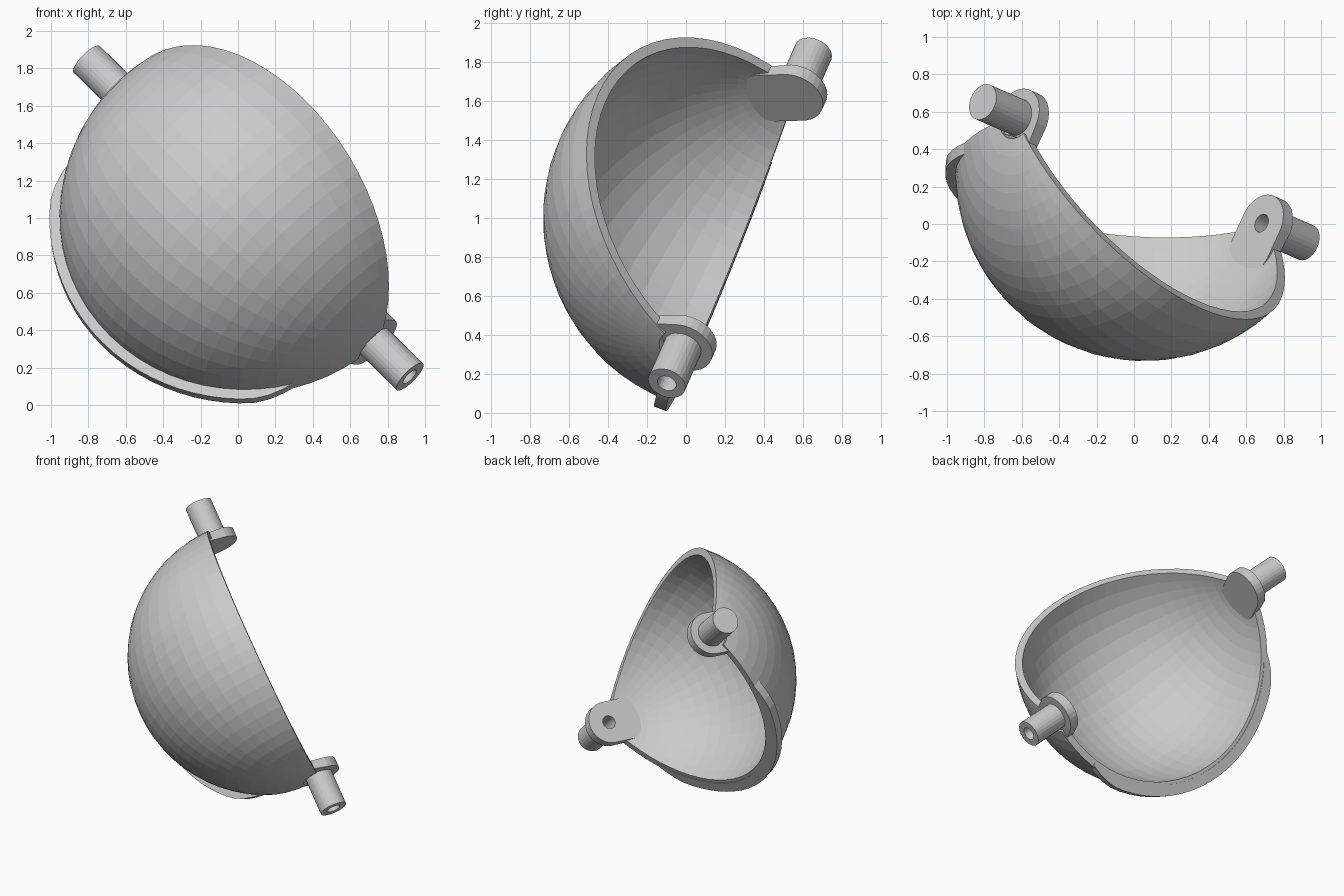
import bpy, math
from mathutils import Vector

if "Cube" in bpy.data.objects:
    bpy.data.objects.remove(bpy.data.objects["Cube"])

# Frame: pivot axis A, wedge bisector B, sideways direction E
C = Vector((0.055, 0.277, 1.0))
A = Vector((0.681, -0.296, -0.669)).normalized()
N1 = Vector((0.675, 0.609, 0.417))
N2 = Vector((0.02, 0.93, -0.367))
B = -(N1 + N2)
B = (B - A * B.dot(A)).normalized()
E = A.cross(B)
if E.dot(N2) < 0:
    E = -E
HALF = math.radians(59)
R, WALL = 1.01, 0.055


def place(a, b, e):
    return C + A * a + B * b + E * e


def make(name, verts, faces):
    me = bpy.data.meshes.new(name)
    me.from_pydata(verts, [], faces)
    ob = bpy.data.objects.new(name, me)
    bpy.context.collection.objects.link(ob)
    bpy.context.view_layer.objects.active = ob
    ob.select_set(True)
    bpy.ops.object.mode_set(mode='EDIT')
    bpy.ops.mesh.select_all(action='SELECT')
    bpy.ops.mesh.normals_make_consistent(inside=False)
    bpy.ops.object.mode_set(mode='OBJECT')
    ob.select_set(False)
    return ob


def sweep(name, sections, closed=False):
    """Skin equal-length closed cross-sections, capping the ends unless closed."""
    n, m = len(sections[0]), len(sections)
    verts = [p for s in sections for p in s]
    faces = []
    for i in range(m if closed else m - 1):
        j = (i + 1) % m
        for k in range(n):
            l = (k + 1) % n
            faces.append((i*n + k, i*n + l, j*n + l, j*n + k))
    if not closed:
        faces += [tuple(range(n)), tuple(range((m-1)*n, m*n))]
    return make(name, verts, faces)


def polar(r, th, ph):
    return place(r * math.cos(th), r * math.sin(th) * math.cos(ph),
                 r * math.sin(th) * math.sin(ph))


# Domed shell: a thick sphere wedge about the pivot axis
PH = 16
sections = []
for i in range(31):
    th = math.radians(7 + 166 * i / 30)
    phis = [-HALF + 2 * HALF * k / PH for k in range(PH + 1)]
    sections.append([polar(R, th, p) for p in phis] +
                    [polar(R - WALL, th, p) for p in reversed(phis)])
sweep("dome_shell", sections)

# Raised lip along the lower rim, fading at both ends
m_dir = B * math.cos(HALF) + E * math.sin(HALF)
n_dir = -B * math.sin(HALF) + E * math.cos(HALF)
sections = []
for i in range(29):
    deg = 28 + 124 * i / 28
    th = math.radians(deg)
    ramp = min(1, min(deg - 28, 152 - deg) / 16)
    out = R - 0.01 + 0.062 * math.sin(ramp * math.pi / 2)
    rad = A * math.cos(th) + m_dir * math.sin(th)
    sections.append([C + rad * r + n_dir * h for r, h in
                     ((R - 0.03, 0.004), (out, 0.004), (out, -0.06), (R - 0.03, -0.06))])
sweep("rim_lip", sections)


# Pivot tabs and pegs
def pivot(side, s, hole):
    n = 28
    ang = [2 * math.pi * (k + 0.5) / n for k in range(n)]
    tin, tout, tend = 0.92, 0.995, 1.268

    def circle(r, t):
        return [place(s * t, r * math.cos(q), r * math.sin(q)) for q in ang]

    def outline(t, clamp):
        pts = []
        for q in ang:
            b, e = 0.16 * math.cos(q), 0.16 * math.sin(q)
            if b > 0:
                b += 0.14
            lim = math.sqrt(R * R - b * b - e * e) - 0.004
            pts.append(place(s * (min(t, lim) if clamp and b > 0 else t), b, e))
        return pts

    rings_tab = [outline(tin, False), outline(tout, True)]
    rings_peg = [circle(0.1, tout - 0.03), circle(0.1, tend)]
    if hole:
        rings_tab += [circle(0.05, tout), circle(0.05, tin)]
        rings_peg += [circle(0.05, tend), circle(0.05, tout - 0.03)]
    sweep(side + "_pivot_tab", rings_tab, hole)
    sweep(side + "_pivot_peg", rings_peg, hole)


pivot("right", 1, True)
pivot("left", -1, False)
